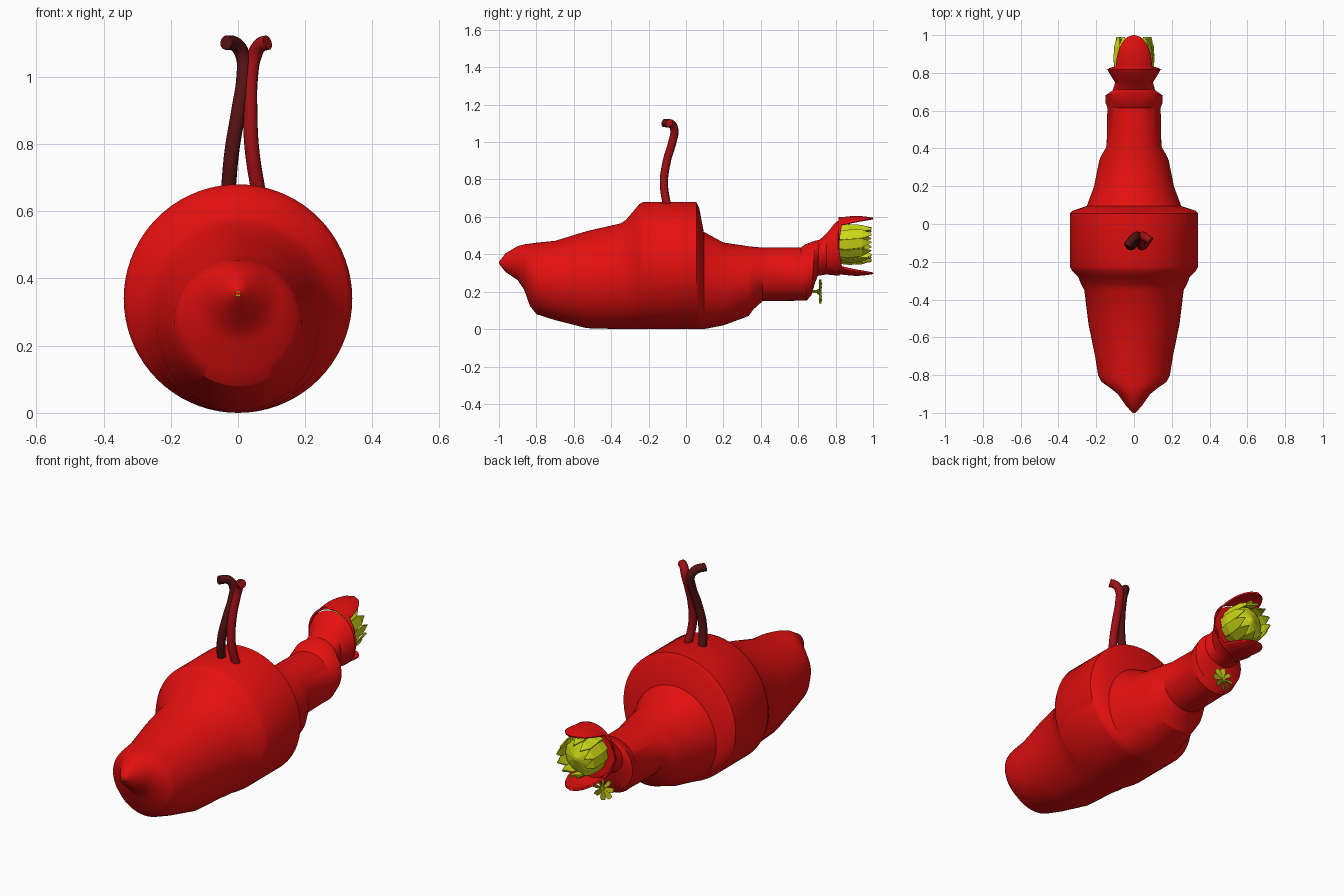
import bpy, bmesh, math
from mathutils import Vector

if "Cube" in bpy.data.objects:
    bpy.data.objects.remove(bpy.data.objects["Cube"])


def material(name, rgb):
    m = bpy.data.materials.new(name)
    m.diffuse_color = (*rgb, 1)
    m.use_nodes = True
    m.node_tree.nodes["Principled BSDF"].inputs["Base Color"].default_value = m.diffuse_color
    return m


RED = material("hull red", (0.78, 0.005, 0.005))
DARK = material("dark maroon", (0.09, 0.006, 0.006))
DEEP = material("deep red", (0.33, 0.005, 0.007))
YELLOW = material("yellow", (0.62, 0.70, 0.008))
OLIVE = material("olive yellow", (0.40, 0.42, 0.008))


def finish(bm, name, mat, angle=None, thickness=None):
    if not thickness:
        bmesh.ops.recalc_face_normals(bm, faces=bm.faces)
    me = bpy.data.meshes.new(name)
    bm.to_mesh(me)
    bm.free()
    me.materials.append(mat)
    if angle:
        me.shade_smooth()
        me.set_sharp_from_angle(angle=math.radians(angle))
    ob = bpy.data.objects.new(name, me)
    bpy.context.collection.objects.link(ob)
    if thickness:
        mod = ob.modifiers.new("thickness", 'SOLIDIFY')
        mod.thickness = thickness
        mod.offset = 0
    return ob


def skin(bm, rows, closed=True):
    vs = [[bm.verts.new(p) for p in r] for r in rows]
    n = len(vs[0])
    for a, b in zip(vs, vs[1:]):
        for i in range(n if closed else n - 1):
            j = (i + 1) % n
            bm.faces.new((a[i], a[j], b[j], b[i]))
    if closed:
        bm.faces.new(vs[0])
        bm.faces.new(vs[-1])


def ring(y, top, bot, w, n, lean=0):
    row = []
    for i in range(n):
        c, s = math.cos(2 * math.pi * i / n), math.sin(2 * math.pi * i / n)
        row.append((w * s, y + lean * (1 - c) / 2, (top + bot) / 2 + (top - bot) / 2 * c))
    return row


# hull: elliptical sections (y, top z, bottom z, half width)
FRONT = [
    (-1, .36, .35, .007), (-.965, .405, .305, .04), (-.9, .444, .262, .086),
    (-.865, .453, .21, .13), (-.835, .457, .125, .173), (-.8, .462, .08, .19),
    (-.7, .472, .048, .206), (-.53, .524, .005, .241), (-.35, .565, 0, .263),
    (-.32, .585, 0, .28), (-.28, .632, 0, .295), (-.25, .668, 0, .326), (-.225, .68, 0, .34),
]
REAR = [
    (.055, .68, 0, .34), (.07, .65, 0, .325), (.095, .52, 0, .25),
    (.2, .463, .02, .211), (.335, .443, .07, .184), (.36, .44, .105, .174),
    (.41, .436, .15, .145), (.615, .436, .152, .141),
]
# tail collars, whose sections lean (last value)
TAIL = [
    (.635, .452, .153, .15, .01), (.69, .473, .18, .152, -.02),
    (.703, .475, .24, .13, -.015), (.712, .476, .285, .112, -.008),
    (.75, .51, .292, .1, 0), (.8, .571, .287, .132, 0), (.82, .582, .285, .14, 0),
]
bm = bmesh.new()
skin(bm, [ring(*s[:4], 72, s[4] if len(s) > 4 else 0) for s in FRONT + REAR + TAIL])
finish(bm, "hull", RED, 32)

# upper and lower tail shells: curved plates narrowing to a point
for name, sign in (("upper_tail_shell", 1), ("lower_tail_shell", -1)):
    rows = []
    for i in range(-2, 15):
        t = max(i, 0) / 14
        r = .149 + .008 * math.sin(math.pi * t) - .003 * t
        y = .835 + .165 * t + min(i, 0) * .01
        am = math.asin(min(1, .092 * math.sqrt(1.0002 - t * t) / (.95 * r)))
        am += (0, .35, .93)[-min(i, 0)]
        rows.append([(r * .95 * math.sin(am * k / 10), y,
                      .445 + sign * r * math.cos(am * k / 10)) for k in range(-10, 11)])
    bm = bmesh.new()
    skin(bm, rows, closed=False)
    finish(bm, name, RED, 35, .009)

# rotor between the shells: core and overlapping pointed blades
bm = bmesh.new()
skin(bm, [ring(y, .452 + r, .452 - r, r, 12)
          for y, r in ((.815, .09), (.86, .098), (.92, .088), (.955, .01))])
finish(bm, "rotor_core", YELLOW)

bm = bmesh.new()
for k in range(12):
    grid = []
    for y, r, mid, half in ((.82, .098, 0, .24), (.87, .105, .01, .26),
                            (.94, .1, .08, .25), (.99, .087, .15, .03)):
        pair = []
        for side in (-1, 1):
            a = 2 * math.pi * k / 12 + mid + side * half
            q = r + side * .005
            pair.append((q * math.cos(a), y, .452 + q * math.sin(a)))
        grid.append(pair)
    skin(bm, grid, closed=False)
finish(bm, "rotor_blades", YELLOW, thickness=.006)

# small propeller below the tail: hub and eight twisted blades
bm = bmesh.new()
skin(bm, [ring(y, .2 + r, .2 - r, r, 8)
          for y, r in ((.66, .008), (.7, .008), (.705, .015), (.725, .012))])
finish(bm, "propeller_hub", OLIVE)
bm = bmesh.new()
for k in range(8):
    a = 2 * math.pi * k / 8
    u = Vector((math.cos(a), 0, math.sin(a)))
    t = Vector((-math.sin(a), .5, math.cos(a)))
    half = [(.008, .005), (.045, .013), (.064, .009)]
    outline = half + [(r, -w) for r, w in reversed(half)]
    bm.faces.new([bm.verts.new(Vector((0, .718, .2)) + u * r + t * w) for r, w in outline])
finish(bm, "propeller_blades", OLIVE, thickness=.004)

# tiny stud on the nose tip
bm = bmesh.new()
bmesh.ops.create_cube(bm, size=.016)
bmesh.ops.translate(bm, verts=bm.verts, vec=(0, -.992, .355))
finish(bm, "nose_stud", OLIVE)


# two bent periscope tubes sharing the same side profile
def tube(name, xs, head_y, mat):
    side = [(-.1, .65), (-.118, .78), (-.102, .9), (-.073, 1), (-.062, 1.06), (-.075, 1.094)]
    pts = [(x, y, z) for x, (y, z) in zip(xs, side)] + [(xs[-1], head_y, 1.102)]
    cu = bpy.data.curves.new(name, 'CURVE')
    cu.dimensions = '3D'
    cu.bevel_depth = .022
    cu.bevel_resolution = 4
    cu.resolution_u = 8
    cu.use_fill_caps = True
    sp = cu.splines.new('BEZIER')
    sp.bezier_points.add(len(pts) - 1)
    for b, p in zip(sp.bezier_points, pts):
        b.co = p
        b.handle_left_type = b.handle_right_type = 'AUTO'
    cu.materials.append(mat)
    bpy.context.collection.objects.link(bpy.data.objects.new(name, cu))


tube("left_periscope", (-.03, -.018, .002, .017, .015, -.004, -.035), -.118, DARK)
tube("right_periscope", (.062, .042, .036, .038, .048, .066, .088), -.09, DEEP)
